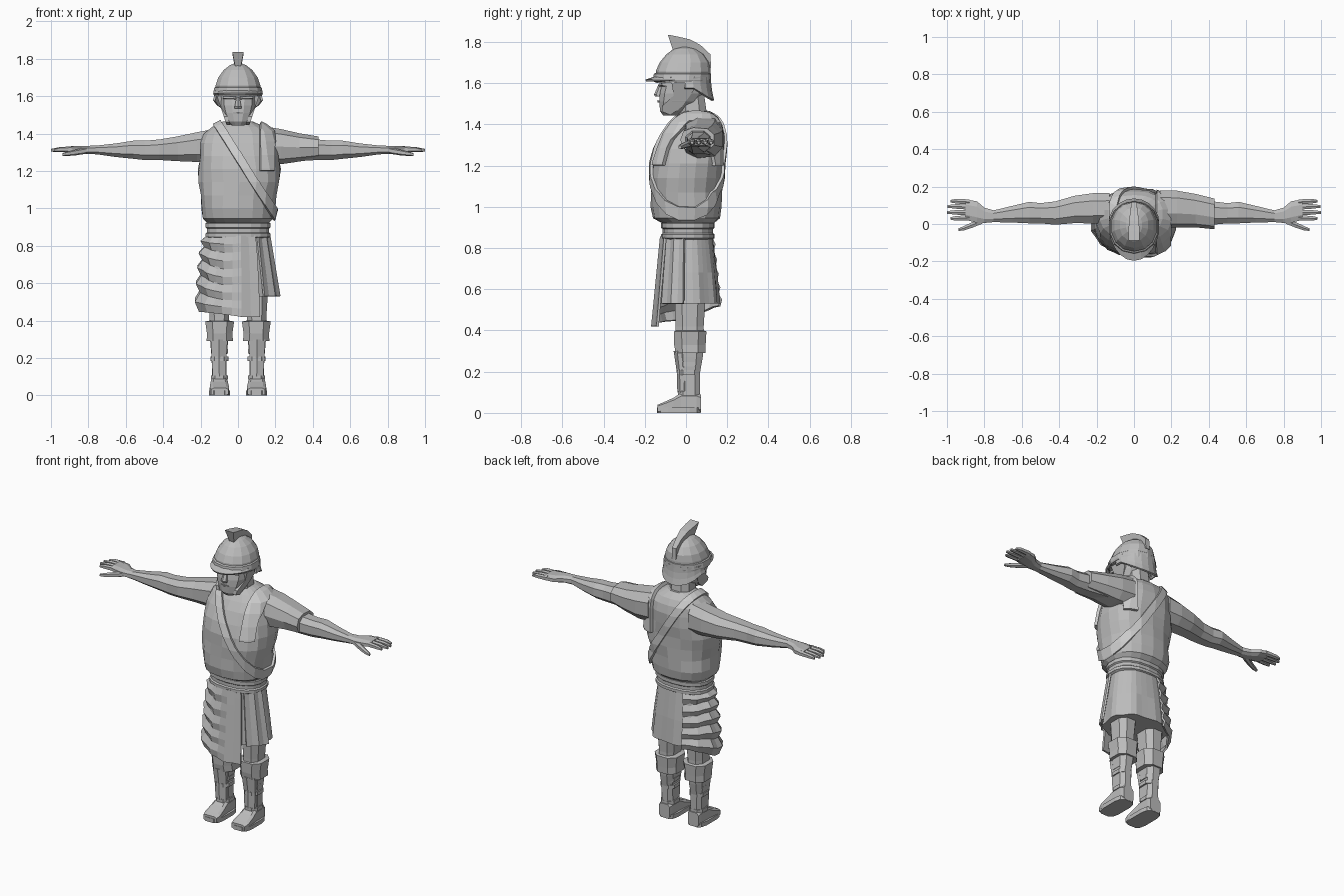
import bpy, bmesh, math
from mathutils import Vector

GREY = bpy.data.materials.new("stone_grey")
GREY.diffuse_color = (0.5, 0.5, 0.5, 1)


def finish(name, bm):
    bmesh.ops.recalc_face_normals(bm, faces=bm.faces[:])
    me = bpy.data.meshes.new(name)
    bm.to_mesh(me)
    bm.free()
    me.materials.append(GREY)
    ob = bpy.data.objects.new(name, me)
    bpy.context.collection.objects.link(ob)
    return ob


def loft(name, rings, axis="z", n=8, p=0.8, m=1, wave=None):
    """Skin rings (t, a0, a1, b0, b1) along an axis; m=-1 mirrors in x."""
    bm = bmesh.new()
    loops = []
    for t, a0, a1, b0, b1 in rings:
        loop = []
        for i in range(n):
            th = 2 * math.pi * (i + 0.5) / n
            c, s = math.cos(th), math.sin(th)
            k = wave(i, th, t) if wave else 1
            a = (a0 + a1) / 2 + k * (a1 - a0) / 2 * math.copysign(abs(c) ** p, c)
            b = (b0 + b1) / 2 + k * (b1 - b0) / 2 * math.copysign(abs(s) ** p, s)
            x, y, z = {"z": (a, b, t), "x": (t, a, b), "y": (a, t, b)}[axis]
            loop.append(bm.verts.new((m * x, y, z)))
        loops.append(loop)
    for l0, l1 in zip(loops, loops[1:]):
        for i in range(n):
            j = (i + 1) % n
            bm.faces.new((l0[i], l0[j], l1[j], l1[i]))
    bm.faces.new(loops[0])
    bm.faces.new(loops[-1])
    return finish(name, bm)


def sheet(name, fn, nu, nv, thick):
    """Thickened surface patch from fn(u, v)."""
    bm = bmesh.new()
    g = [[bm.verts.new(fn(i / nu, j / nv)) for j in range(nv + 1)] for i in range(nu + 1)]
    for i in range(nu):
        for j in range(nv):
            bm.faces.new((g[i][j], g[i + 1][j], g[i + 1][j + 1], g[i][j + 1]))
    ob = finish(name, bm)
    mod = ob.modifiers.new("thickness", "SOLIDIFY")
    mod.thickness, mod.offset = thick, 0
    return ob


def prism(name, pts, xa, xb):
    """Outline in (y, z) spanning x from xa(z) to xb(z)."""
    bm = bmesh.new()
    a = [bm.verts.new((xa(z), y, z)) for y, z in pts]
    b = [bm.verts.new((xb(z), y, z)) for y, z in pts]
    for i in range(len(pts)):
        j = (i + 1) % len(pts)
        bm.faces.new((a[i], a[j], b[j], b[i]))
    bm.faces.new(a)
    bm.faces.new(b)
    return finish(name, bm)


def band(name, src, planes, thick):
    """Strip of the source surface lying inside all planes, thickened outward."""
    bm = bmesh.new()
    bm.from_mesh(src.data)
    for co, no in planes:
        bmesh.ops.bisect_plane(bm, geom=bm.verts[:] + bm.edges[:] + bm.faces[:],
                               plane_co=co, plane_no=no, clear_outer=True)
    me = bpy.data.meshes.new(name)
    bm.to_mesh(me)
    bm.free()
    ob = bpy.data.objects.new(name, me)
    bpy.context.collection.objects.link(ob)
    mod = ob.modifiers.new("thickness", "SOLIDIFY")
    mod.thickness, mod.offset = thick, 1


# Torso with loose diagonal cloth folds
def folds(i, th, z):
    return 1 + 0.022 * math.sin(3 * th + 26 * z) if 0.95 < z < 1.36 else 1


torso = loft("torso", [
    (0.92, -.165, .165, -.115, .135), (0.945, -.19, .19, -.16, .165),
    (1.0, -.2, .2, -.17, .175), (1.07, -.2, .205, -.172, .172),
    (1.14, -.21, .225, -.17, .178), (1.21, -.215, .23, -.163, .182),
    (1.28, -.205, .215, -.147, .185), (1.35, -.2, .2, -.115, .184),
    (1.4, -.185, .19, -.08, .175), (1.435, -.14, .145, -.05, .155),
    (1.465, -.08, .08, -.02, .115)], n=18, p=0.85, wave=folds)

# Sash across the chest and back, and folded cloth over one shoulder
d = Vector((0.29, 0, -0.46)).normalized()
nrm = Vector((-d.z, 0, d.x))
mid = Vector((-0.09, 0, 1.42))
band("diagonal_sash", torso, [(mid + nrm * 0.022, nrm), (mid - nrm * 0.022, -nrm)], 0.014)
X, Z = Vector((1, 0, 0)), Vector((0, 0, 1))
band("shoulder_cloth", torso, [(X * 0.185, X), (X * 0.115, -X), (Z * 1.2, -Z)], 0.02)

# Belt with raised edges
loft("belt", [(z, -.172 - r, .172 + r, -.117 - r, .135 + r) for z, r in
              ((.84, -.01), (.848, .004), (.866, .004), (.872, -.004), (.892, -.004),
               (.898, .004), (.92, .004), (.93, -.012))], n=18, p=0.85)

# Pleated tunic skirt
loft("pleated_skirt", [(.53, -.19, .195, -.135, .163), (.68, -.18, .182, -.125, .15),
                       (.85, -.16, .16, -.108, .13)], n=32, p=0.85,
     wave=lambda i, th, z: 1 + (0.03 if i % 4 < 2 else -0.03) * (0.9 - z) / 0.37)


# Long cloth wrapped around the front and one hip, with swagged folds
def drape(u, v):
    a = math.radians(-58 - 190 * u)
    side = max(0, -math.cos(a)) ** 0.7
    low = 0.42 + 0.03 * side + 0.09 * max(0, math.sin(a))
    row = round(v * 10)
    fold = (0.014 if row % 2 else -0.012) * side + 0.004 * math.cos(u * 44)
    rx, ry = 0.17 + 0.047 * v ** 0.6 + fold, 0.125 + 0.043 * v + fold
    z = 0.855 + (low - 0.855) * v + 0.035 * side * math.sin(math.pi * v) * math.cos(a * 2)
    return (rx * math.cos(a), 0.008 + ry * math.sin(a), z)


sheet("draped_cloth", drape, 14, 10, 0.012)


# Hanging flap on the other hip
def flap(u, v):
    a = math.radians(-52 + 44 * u)
    k = 0.005 * math.cos(u * 4 * math.pi)
    return ((.165 + .055 * v + k) * math.cos(a), .01 + (.125 + .03 * v + k) * math.sin(a),
            .855 - .325 * v)


sheet("hip_flap", flap, 4, 3, 0.012)

for m, side in ((1, "left"), (-1, "right")):
    # Leg from thigh to ankle
    loft(side + "_leg", [(.04, .06, .14, -.035, .07), (.1, .058, .142, -.03, .07),
                         (.2, .06, .143, -.035, .072), (.27, .052, .15, -.05, .085),
                         (.34, .048, .155, -.055, .092), (.42, .045, .155, -.055, .09),
                         (.57, .03, .165, -.06, .1)], m=m, p=0.75)
    # Shin wraps and flared knee cuff
    for k, (z, g) in enumerate(((.085, .003), (.185, .006), (.225, .003))):
        loft(f"{side}_shin_wrap_{k}", [(z, .055 - g, .145 + g, -.04 - g, .072),
                                       (z + .022, .055 - g, .145 + g, -.04 - g, .072)], m=m, p=0.75)
    loft(side + "_shin_plate", [(.1, .06, .14, -.042, .02), (.2, .058, .145, -.045, .02),
                                (.3, .05, .152, -.06, .02)], m=m, n=6)
    loft(side + "_knee_cuff", [(.29, .022, .172, -.055, .098), (.33, .026, .17, -.062, .1),
                               (.395, .016, .18, -.064, .104), (.4, .045, .155, -.05, .09)],
         m=m, p=0.75)
    # Foot and sole
    loft(side + "_foot", [(-.138, .05, .145, .0, .04), (-.11, .045, .153, .0, .052),
                          (-.06, .05, .15, .0, .075), (-.025, .054, .146, .0, .098),
                          (.05, .056, .144, .0, .1), (.072, .062, .138, .0, .09)],
         axis="y", p=0.45, m=m)
    loft(side + "_sole", [(0, .042, .157, -.143, .073), (.026, .042, .157, -.143, .073)],
         m=m, n=12, p=0.55)
    # Arm and palm
    loft(side + "_arm", [
        (.13, .0, .17, 1.24, 1.43), (.22, -.002, .17, 1.243, 1.412), (.32, 0, .155, 1.248, 1.39),
        (.42, -.008, .125, 1.255, 1.372), (.5, .0, .115, 1.255, 1.365), (.56, .0, .122, 1.262, 1.365),
        (.65, .005, .1, 1.272, 1.35), (.75, .008, .075, 1.287, 1.338), (.8, .003, .09, 1.29, 1.336),
        (.84, .003, .125, 1.292, 1.336), (.9, .018, .135, 1.298, 1.333)], axis="x", m=m)
    # Fingers and thumb
    for k, (y, yt, xt) in enumerate(((.034, .03, .98), (.062, .062, 1.0),
                                     (.09, .094, .998), (.118, .122, .98))):
        loft(f"{side}_finger_{k}", [(.88, y - .015, y + .015, 1.3, 1.332),
                                    (.95, yt - .014, yt + .014, 1.302, 1.328),
                                    (xt, yt - .008, yt + .008, 1.303, 1.318)], axis="x", n=6, m=m)
    loft(side + "_thumb", [(.81, .0, .04, 1.292, 1.325), (.865, -.022, .012, 1.284, 1.315),
                           (.91, -.036, -.01, 1.28, 1.305), (.938, -.038, -.022, 1.28, 1.296)],
         axis="x", n=6, m=m)
    # Helmet cheek guard
    prism(side + "_cheek_guard", [(-.075, 1.63), (.045, 1.63), (.035, 1.56), (-.02, 1.485),
                                  (-.075, 1.445), (-.118, 1.462), (-.115, 1.49), (-.06, 1.54)],
          lambda z: m * (.122 - .33 * (1.63 - z)), lambda z: m * (.102 - .33 * (1.63 - z)))
    # Eye brow ridge
    loft(side + "_brow", [(.012, -.136, -.1, 1.582, 1.6), (.08, -.118, -.08, 1.585, 1.603)],
         axis="x", n=6, m=m)

# Loose sleeve on one arm
loft("sleeve", [(.14, -.02, .185, 1.235, 1.44), (.23, -.02, .183, 1.235, 1.425),
                (.33, -.018, .165, 1.25, 1.402), (.43, -.028, .14, 1.265, 1.385)],
     axis="x", n=9)

# Neck, head and nose
loft("neck", [(1.42, -.075, .075, -.04, .11), (1.56, -.065, .065, -.04, .09)])
loft("head", [(1.443, -.035, .035, -.112, -.04), (1.465, -.062, .062, -.128, .0),
              (1.51, -.085, .085, -.132, .06), (1.55, -.097, .097, -.13, .09),
              (1.585, -.1, .1, -.122, .1), (1.65, -.1, .1, -.12, .1)], n=12, p=0.8)
loft("nose", [(1.535, -.02, .02, -.15, -.1), (1.545, -.02, .02, -.155, -.1),
              (1.595, -.009, .009, -.133, -.1)], n=6)
loft("mouth", [(1.505, -.028, .028, -.138, -.1), (1.515, -.03, .03, -.14, -.1)], n=6)

# Helmet bowl and brow band
loft("helmet_bowl", [(1.6, -.128, .128, -.148, .118), (1.66, -.122, .122, -.146, .12),
                     (1.7, -.108, .108, -.128, .115), (1.74, -.078, .078, -.095, .088),
                     (1.765, -.045, .045, -.062, .05), (1.775, -.02, .02, -.03, .02)], n=14, p=0.95)
loft("helmet_band", [(1.605, -.132, .132, -.154, .12), (1.615, -.136, .136, -.16, .122),
                     (1.645, -.13, .13, -.156, .122), (1.652, -.12, .12, -.142, .115)], n=14, p=0.95)


# Visor projecting over the brow
def visor(u, v):
    a = math.radians(-170 + 160 * u)
    out = v * 0.045 * max(0.15, -math.sin(a))
    return ((.126 + .35 * out) * math.cos(a), -.015 + (.135 + out) * math.sin(a),
            1.628 - .016 * v)


sheet("visor", visor, 10, 1, 0.01)


# Flared guard over the nape
def nape(u, v):
    a = math.radians(-5 + 190 * u)
    drop = 0.115 * max(0.3, math.sin(a)) ** 0.6
    r = 0.016 * v ** 2
    return ((.122 - .008 * v + r) * math.cos(a), .005 + (.11 + r) * math.sin(a), 1.63 - drop * v)


sheet("neck_guard", nape, 10, 3, 0.012)


# Crest sweeping back over the bowl
def half(z):
    return min(.03, max(.014, .014 + .26 * (z - 1.765)))


prism("crest", [(-.088, 1.835), (-.04, 1.826), (.02, 1.812), (.07, 1.785), (.118, 1.74),
                (.122, 1.675), (.1, 1.68), (.06, 1.735), (.0, 1.76), (-.06, 1.75)],
      lambda z: -half(z), half)
